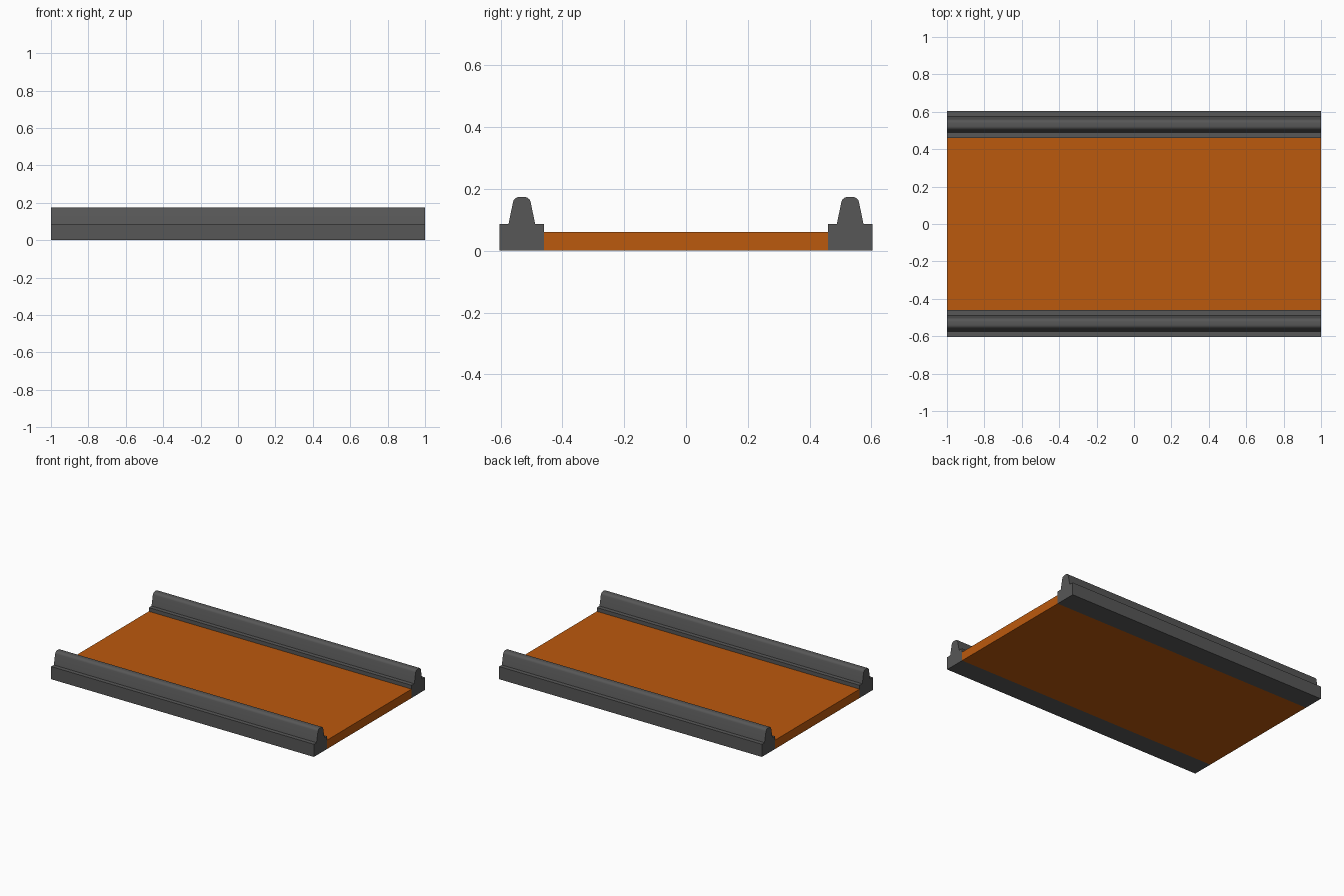
import bpy, bmesh, math

if "Cube" in bpy.data.objects:
    bpy.data.objects.remove(bpy.data.objects["Cube"])


def material(name, rgb):
    m = bpy.data.materials.new(name)
    m.diffuse_color = (*rgb, 1)
    m.use_nodes = True
    m.node_tree.nodes["Principled BSDF"].inputs["Base Color"].default_value = m.diffuse_color
    return m


def extrude_profile(name, pts, mat, x0=-1.0, x1=1.0):
    """Sweep a closed (y, z) profile along x."""
    bm = bmesh.new()
    face = bm.faces.new([bm.verts.new((x0, y, z)) for y, z in pts])
    ext = bmesh.ops.extrude_face_region(bm, geom=[face], use_keep_orig=True)
    new = [g for g in ext["geom"] if isinstance(g, bmesh.types.BMVert)]
    bmesh.ops.translate(bm, verts=new, vec=(x1 - x0, 0, 0))
    bmesh.ops.recalc_face_normals(bm, faces=bm.faces)
    me = bpy.data.meshes.new(name)
    bm.to_mesh(me)
    bm.free()
    ob = bpy.data.objects.new(name, me)
    bpy.context.collection.objects.link(ob)
    me.materials.append(mat)
    bpy.context.view_layer.objects.active = ob
    ob.select_set(True)
    bpy.ops.object.shade_smooth_by_angle(angle=math.radians(30))
    ob.select_set(False)
    return ob


orange = material("deck_orange", (0.50, 0.10, 0.004))
grey = material("rail_grey", (0.095, 0.095, 0.095))

# Flat deck between the rails
W, INNER = 0.603, 0.459
extrude_profile("deck", [(-INNER, 0), (INNER, 0), (INNER, 0.061), (-INNER, 0.061)], orange)

# Rail half profile: base block, step, tapered wall, rounded crown
half = [(0.072, 0), (0.072, 0.087), (0.043, 0.087)]
for i in range(7):
    a = math.radians(14 + 76 * i / 6)
    half.append((0.008 + 0.021 * math.cos(a), 0.153 + 0.021 * math.sin(a)))
profile = half + [(-y, z) for y, z in reversed(half)]

# One rail along each side
centre = (W + INNER) / 2
for side, name in ((-1, "front_rail"), (1, "back_rail")):
    extrude_profile(name, [(y + side * centre, z) for y, z in profile], grey)
